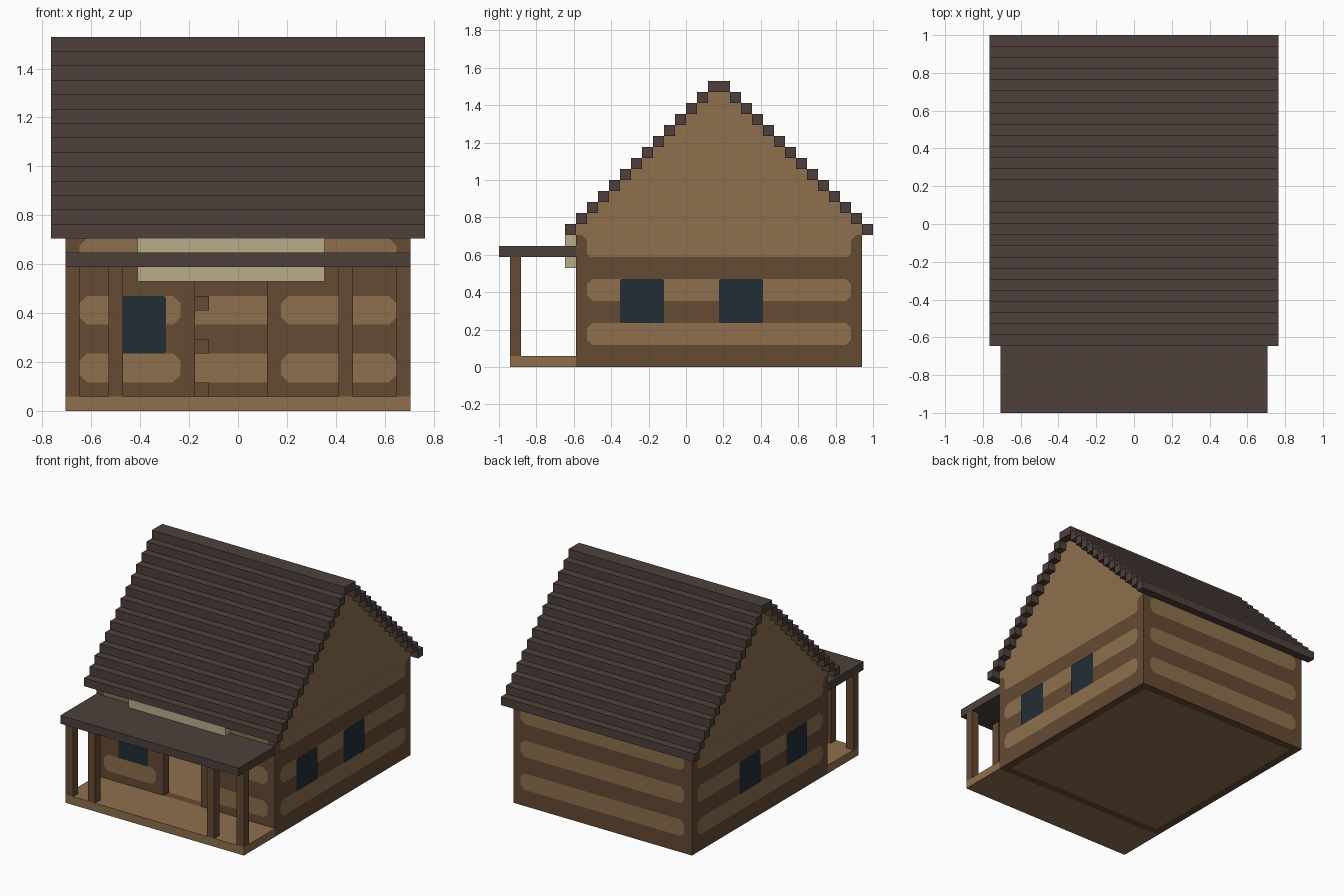
import bpy
import bmesh

cube = bpy.data.objects.get("Cube")
if cube:
    bpy.data.objects.remove(cube, do_unlink=True)

U = 1 / 17  # the cabin is laid out on a grid of this size


def material(name, rgb):
    lin = [((c / 255 + 0.055) / 1.055) ** 2.4 for c in rgb] + [1.0]
    m = bpy.data.materials.new(name)
    m.use_nodes = True
    m.diffuse_color = lin
    bsdf = next(n for n in m.node_tree.nodes if n.type == 'BSDF_PRINCIPLED')
    bsdf.inputs["Base Color"].default_value = lin
    bsdf.inputs["Roughness"].default_value = 0.9
    return m


DARK = material("dark log brown", (101, 74, 52))
LIGHT = material("light wood", (142, 112, 77))
ROOF = material("roof brown", (77, 64, 59))
SIGN = material("pale board", (184, 173, 139))
GLASS = material("window blue", (35, 45, 54))


def finish(name, bm, mat):
    mesh = bpy.data.meshes.new(name)
    bm.to_mesh(mesh)
    bm.free()
    mesh.materials.append(mat)
    ob = bpy.data.objects.new(name, mesh)
    bpy.context.collection.objects.link(ob)
    return ob


def boxes(name, mat, *ranges):
    """One object from boxes given as grid ranges (x0, x1, y0, y1, z0, z1)."""
    bm = bmesh.new()
    for x0, x1, y0, y1, z0, z1 in ranges:
        verts = bmesh.ops.create_cube(bm, size=1)["verts"]
        for v in verts:
            v.co = ((x1 if v.co.x > 0 else x0) * U,
                    (y1 if v.co.y > 0 else y0) * U,
                    (z1 if v.co.z > 0 else z0) * U)
    return finish(name, bm, mat)


def plate(name, mat, axis, pos, side, a0, a1, b0, b1, c=0.5, top=None, lift=0.003):
    """Flush panel with clipped corners; a negative top clip flares outward."""
    t = c if top is None else top
    pts = [(a0 + c, b0), (a1 - c, b0), (a1, b0 + c), (a1, b1 - abs(t)),
           (a1 - t, b1), (a0 + t, b1), (a0, b1 - abs(t)), (a0, b0 + c)]
    d = pos * U + side * lift
    bm = bmesh.new()
    if axis == 'x':
        verts = [bm.verts.new((d, a * U, b * U)) for a, b in pts]
    else:
        verts = [bm.verts.new((a * U, d, b * U)) for a, b in pts]
    face = bm.faces.new(verts)
    if side != (1 if axis == 'x' else -1):
        face.normal_flip()
    return finish(name, bm, mat)


# Floor, deck and walls
boxes("floor", LIGHT, (-11, 11, -9, 15, 0, 1))
boxes("porch_deck", LIGHT, (-12, 12, -16, -10, 0, 1))
boxes("side_walls", DARK, *[(x, x + 1, -10, 16, 0, 12) for x in (-12, 11)])
boxes("back_wall", DARK, (-11, 11, 15, 16, 0, 13))
boxes("front_wall", DARK, (-11, -3, -10, -9, 0, 13), (2, 11, -10, -9, 0, 13),
      (-3, 2, -10, -9, 9, 13), (-3, 2, -10, -9, 0, 1))

# Stepped gables under the roof
outline = []
for k in range(1, 14):
    outline += [(k - 11, 12 + k), (k - 10, 12 + k)]
outline = [(-10, 12)] + outline + [(6 - y, z) for y, z in reversed(outline)] + [(16, 12)]
for name, x in (("right_gable", -12), ("left_gable", 11)):
    bm = bmesh.new()
    pts = [p for i, p in enumerate(outline) if i == 0 or p != outline[i - 1]]
    face = bm.faces.new([bm.verts.new((x * U, y * U, z * U)) for y, z in pts])
    new = bmesh.ops.extrude_face_region(bm, geom=[face])["geom"]
    moved = [v for v in new if isinstance(v, bmesh.types.BMVert)]
    bmesh.ops.translate(bm, verts=moved, vec=(U, 0, 0))
    bmesh.ops.recalc_face_normals(bm, faces=bm.faces)
    finish(name, bm, LIGHT)

# Stepped main roof with a double-width ridge
steps = [(-13, 13, 2, 4, 25, 26)]
for k in range(13):
    steps += [(-13, 13, k - 11, k - 10, 12 + k, 13 + k),
              (-13, 13, 16 - k, 17 - k, 12 + k, 13 + k)]
boxes("main_roof", ROOF, *steps)

# Porch roof, posts and sign board
boxes("porch_roof", ROOF, (-12, 12, -17, -10, 10, 11))
boxes("porch_posts", DARK, *[(x, x + 1, -16, -15, 1, 10) for x in (-12, -9, 7, 11)])
boxes("sign_board", SIGN, (-7, 6, -11, -10, 9, 12))

# Light log bands on each wall
for z in (2, 6):
    plate("front_band_right", LIGHT, 'y', -10, -1, -11, -4, z, z + 2)
    plate("front_band_left", LIGHT, 'y', -10, -1, 3, 11, z, z + 2)
    for s in (-1, 1):
        plate("side_band", LIGHT, 'x', 12 * s, s, -9, 15, z, z + 2)
plate("front_top_band", LIGHT, 'y', -10, -1, -11, 11, 10, 12)
for z in (2, 6, 10):
    plate("back_band", LIGHT, 'y', 16, 1, -11, 11, z, z + 2)
    plate("inner_back_band", LIGHT, 'y', 15, -1, -10, 10, z, z + 2)

# Gable panels and windows
for s in (-1, 1):
    plate("gable_panel", LIGHT, 'x', 12 * s, s, -9, 15, 10, 12, c=0.3, top=-0.5)
    for y in (-6, 3):
        plate("side_window", GLASS, 'x', 12 * s, s, y, y + 4, 4, 8, c=0.12, lift=0.006)
plate("front_window", GLASS, 'y', -10, -1, -9, -5, 4, 8, c=0.12, lift=0.006)

# Small blocks on the inside of the back wall
boxes("inner_wall_blocks", DARK, *[(-3, -2, 14, 15, z, z + 1) for z in (1, 4, 7)])
